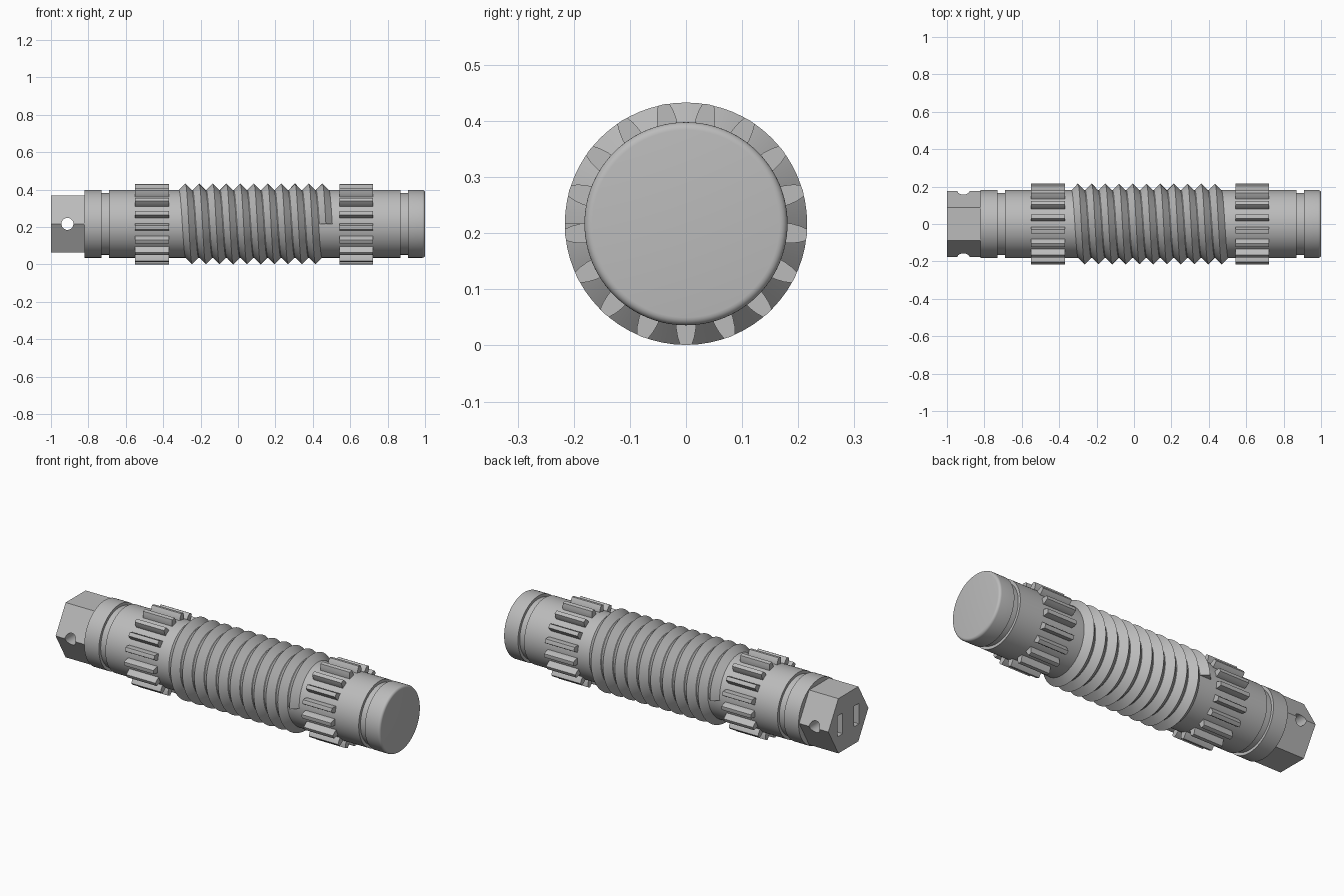
import bpy, bmesh, math
from math import sin, cos, pi, tau
from mathutils import Matrix

if "Cube" in bpy.data.objects:
    bpy.data.objects.remove(bpy.data.objects["Cube"])

AXIS_Z = 0.217    # height of the shaft's centre line
BODY_R = 0.181
OUTER_R = 0.216

steel = bpy.data.materials.new("grey_steel")
steel.use_nodes = True
GREY = (0.5, 0.5, 0.5, 1)
steel.diffuse_color = GREY
steel.node_tree.nodes["Principled BSDF"].inputs["Base Color"].default_value = GREY


def polar(x, r, a):
    """Point around the shaft's axis."""
    return (x, r * cos(a), AXIS_Z + r * sin(a))


def finish(bm, name):
    bmesh.ops.recalc_face_normals(bm, faces=bm.faces)
    mesh = bpy.data.meshes.new(name)
    bm.to_mesh(mesh)
    bm.free()
    mesh.materials.append(steel)
    obj = bpy.data.objects.new(name, mesh)
    bpy.context.collection.objects.link(obj)
    return obj


def select_only(obj):
    bpy.ops.object.select_all(action='DESELECT')
    obj.select_set(True)
    bpy.context.view_layer.objects.active = obj


def smooth(obj):
    select_only(obj)
    bpy.ops.object.shade_smooth_by_angle(angle=math.radians(30))


def loft(bm, rings, closed=False):
    """Skin a list of equal rings of points and cap the ends."""
    rings = [[bm.verts.new(p) for p in ring] for ring in rings]
    n = len(rings[0])
    for a, b in zip(rings, rings[1:]):
        for i in range(n):
            j = (i + 1) % n
            bm.faces.new((a[i], a[j], b[j], b[i]))
    bm.faces.new(rings[0])
    bm.faces.new(rings[-1])


def turned(name, profile, sides):
    bm = bmesh.new()
    loft(bm, [[polar(x, r, tau * i / sides) for i in range(sides)] for x, r in profile])
    return finish(bm, name)


def box(name, centre, size):
    bm = bmesh.new()
    bmesh.ops.create_cube(bm, size=1, matrix=Matrix.Translation(centre) @ Matrix.Diagonal((*size, 1)))
    return finish(bm, name)


def cut(obj, cutter):
    cutter.hide_render = True
    mod = obj.modifiers.new("cut", 'BOOLEAN')
    mod.operation = 'DIFFERENCE'
    mod.solver = 'EXACT'
    mod.object = cutter
    select_only(obj)
    bpy.ops.object.modifier_apply(modifier=mod.name)
    bpy.data.objects.remove(cutter)


# Turned shaft with two ring grooves and a rounded right end
GROOVE_R = 0.165
profile = [(-0.82, BODY_R), (-0.73, BODY_R), (-0.73, GROOVE_R), (-0.69, GROOVE_R),
           (-0.69, BODY_R), (0.87, BODY_R), (0.87, GROOVE_R), (0.908, GROOVE_R),
           (0.908, BODY_R)]
FILLET = 0.014
for i in range(6):
    a = pi / 2 * i / 5
    profile.append((1 - FILLET + FILLET * sin(a), BODY_R - FILLET + FILLET * cos(a)))
smooth(turned("shaft", profile, 96))

# Hexagonal drive end with a cross hole and two end slots
drive = turned("hex_drive", [(-1, 0.176), (-0.815, 0.176)], 6)
bm = bmesh.new()
bmesh.ops.create_cone(bm, cap_ends=True, segments=32, radius1=0.032, radius2=0.032, depth=1,
                      matrix=Matrix.Translation((-0.912, 0, AXIS_Z)) @ Matrix.Rotation(pi / 2, 4, 'X'))
cut(drive, finish(bm, "hole_cutter"))
for side in (-1, 1):
    cut(drive, box("slot_cutter", (-1, side * 0.072, AXIS_Z), (0.08, 0.045, 0.115)))
smooth(drive)


# Spline teeth: curved flanks, one tooth straight down
TEETH = 17
FLANK = [(0.172, 0.018), (0.187, 0.0175), (0.202, 0.015), (0.2155, 0.0105)]


def spline(name, x0, x1):
    bm = bmesh.new()
    outline = FLANK + [(0.2165, 0)] + [(r, -w) for r, w in reversed(FLANK)]
    for k in range(TEETH):
        a = -pi / 2 + tau * k / TEETH
        loft(bm, [[(x, r * cos(a) - w * sin(a), AXIS_Z + r * sin(a) + w * cos(a))
                   for r, w in outline] for x in (x0, x1)])
    smooth(finish(bm, name))


spline("left_spline", 0.543, 0.723)
spline("right_spline", -0.55, -0.37)

# Single-start V thread, from the back of the shaft round to its front
PITCH, TURNS, STEPS = 0.0733, 10.5, 64
bm = bmesh.new()
rings = []
for i in range(int(TURNS * STEPS) + 1):
    turn = i / STEPS
    x = -0.30 + PITCH * turn
    rings.append([polar(x + dx, r, tau * turn) for dx, r in
                  ((-PITCH * 0.5, BODY_R - 0.002), (0, OUTER_R), (PITCH * 0.5, BODY_R - 0.002))])
loft(bm, rings)
smooth(finish(bm, "worm_thread"))
